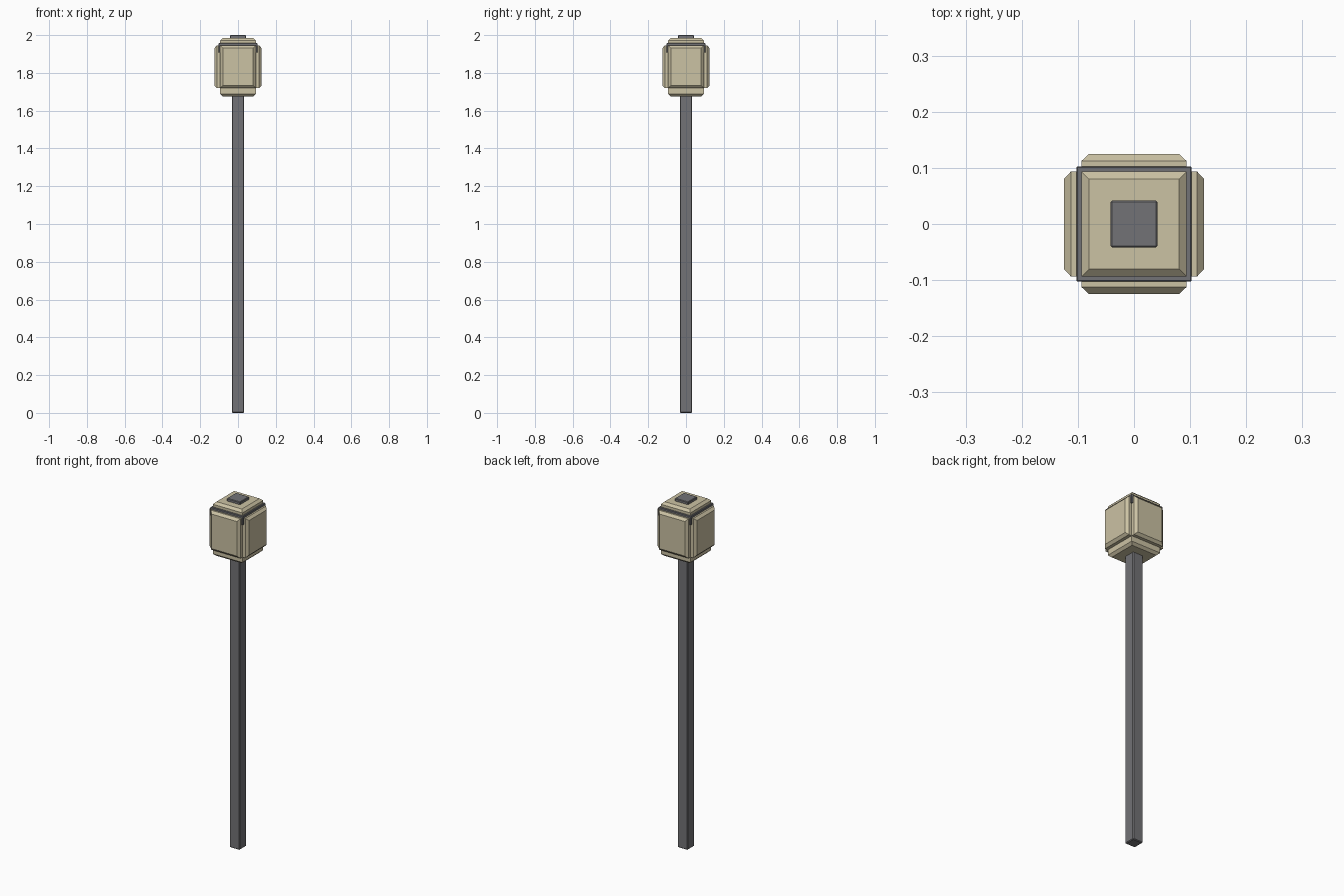
import bpy, bmesh
from mathutils import Matrix, Vector

if "Cube" in bpy.data.objects:
    bpy.data.objects.remove(bpy.data.objects["Cube"], do_unlink=True)


def make_material(name, colour):
    mat = bpy.data.materials.new(name)
    mat.use_nodes = True
    mat.diffuse_color = colour
    mat.node_tree.nodes["Principled BSDF"].inputs["Base Color"].default_value = colour
    return mat


grey = make_material("dark grey metal", (0.17, 0.17, 0.18, 1))
cream = make_material("cream panel", (0.60, 0.54, 0.37, 1))


def add_box(name, half, z_low, z_high, mat, bevel=0, x=0, y=0):
    """Square upright box with optional narrow bevels."""
    bm = bmesh.new()
    bmesh.ops.create_cube(bm, size=1)
    bmesh.ops.scale(bm, vec=(half * 2, half * 2, z_high - z_low), verts=bm.verts)
    if bevel:
        bmesh.ops.bevel(bm, geom=bm.edges[:], offset=bevel, segments=1, affect='EDGES')
    return finish(bm, name, (x, y, (z_low + z_high) / 2), mat)


def finish(bm, name, location, mat):
    mesh = bpy.data.meshes.new(name)
    bm.to_mesh(mesh)
    bm.free()
    mesh.materials.append(mat)
    obj = bpy.data.objects.new(name, mesh)
    obj.location = location
    bpy.context.collection.objects.link(obj)
    return obj


def add_panel_block(name, axis, half, mat, z_mid):
    """Block through the head, its two end faces chamfered along one axis."""
    bm = bmesh.new()
    bmesh.ops.create_cube(bm, size=2)
    bmesh.ops.scale(bm, vec=half, verts=bm.verts)
    direction = Vector([float(i == axis) for i in range(3)])
    ends = [f for f in bm.faces if abs(f.normal.dot(direction)) > 0.9]
    inset, depth = 0.014, 0.013
    for face in ends:
        normal = face.normal.copy()
        new = bmesh.ops.extrude_discrete_faces(bm, faces=[face])["faces"][0]
        factors = [1 if i == axis else 1 - inset / half[i] for i in range(3)]
        bmesh.ops.scale(bm, vec=factors, verts=new.verts)
        bmesh.ops.translate(bm, vec=normal * depth, verts=new.verts)
    return finish(bm, name, (0, 0, z_mid), mat)


# Post and top cap
add_box("post", 0.032, 0, 1.69, grey, 0.004)
add_box("top_cap", 0.042, 1.975, 2.0, grey, 0.003)

# Lamp head: three crossed blocks
add_panel_block("side_panels", 0, (0.112, 0.094, 0.113), cream, 1.832)
add_panel_block("front_back_panels", 1, (0.094, 0.112, 0.113), cream, 1.832)
add_panel_block("head_core", 2, (0.094, 0.094, 0.142), cream, 1.83)

# Thin band round the top of the head, with a short tab at each corner
add_box("head_band", 0.1025, 1.943, 1.957, grey, 0.002)
for sx, side in ((-1, "right"), (1, "left")):
    for sy, end in ((-1, "front"), (1, "back")):
        add_box(f"corner_tab_{end}_{side}", 0.006, 1.907, 1.95, grey, 0.001,
                sx * 0.0965, sy * 0.0965)
